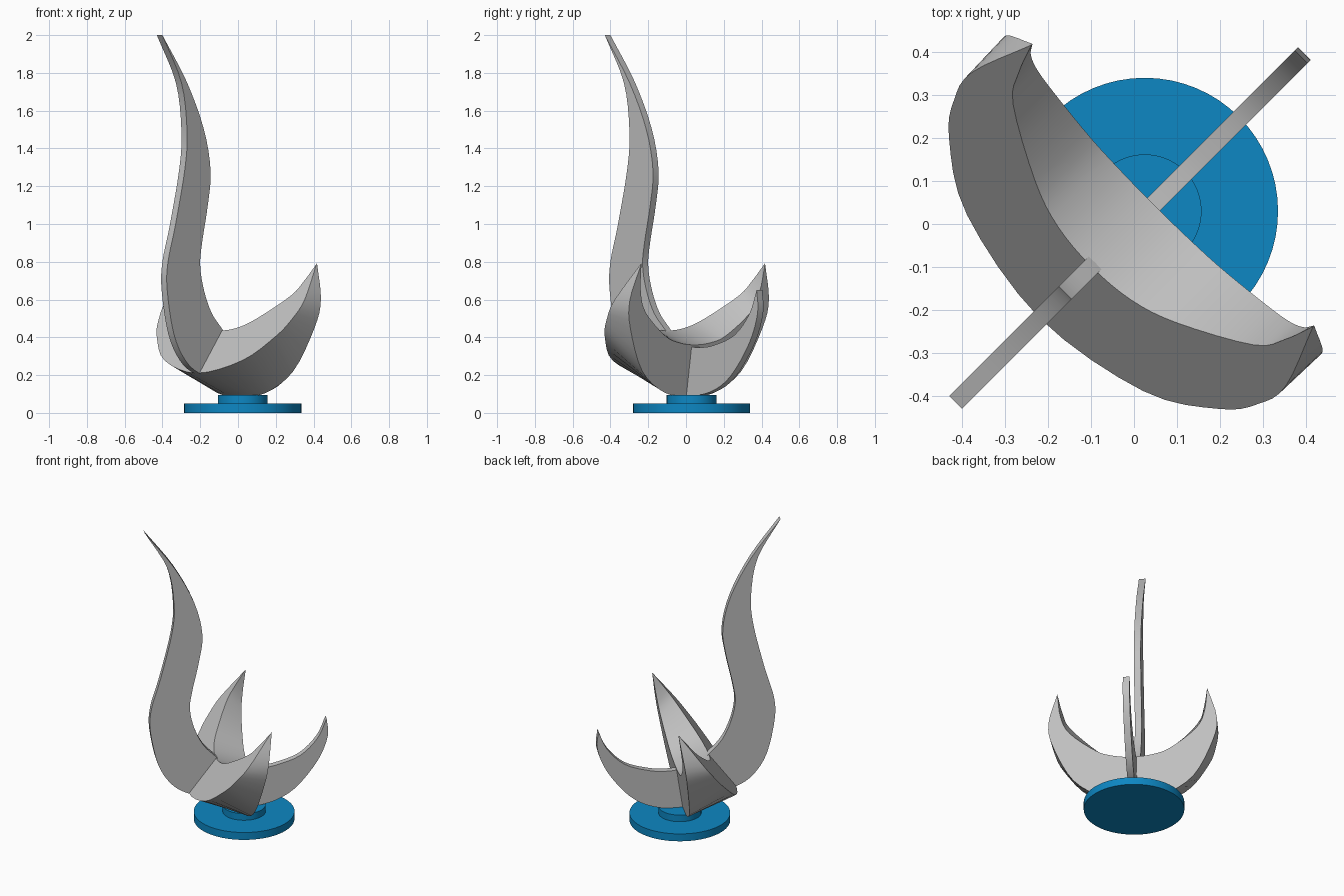
import bpy, bmesh, math
from mathutils import Vector

if "Cube" in bpy.data.objects:
    bpy.data.objects.remove(bpy.data.objects["Cube"])

R = math.sqrt(0.5)


def material(name, color):
    m = bpy.data.materials.new(name)
    m.diffuse_color = (*color, 1)
    m.use_nodes = True
    m.node_tree.nodes["Principled BSDF"].inputs["Base Color"].default_value = m.diffuse_color
    return m


grey = material("brushed grey", (0.53, 0.53, 0.53))
blue = material("blue", (0.004, 0.242, 0.546))


def spline(pts, steps=4):
    """Smooth curve through the given 2D points."""
    p = [Vector(q) for q in pts]
    p = [2 * p[0] - p[1]] + p + [2 * p[-1] - p[-2]]
    out = []
    for a, b, c, d in zip(p, p[1:], p[2:], p[3:]):
        for i in range(steps):
            t = i / steps
            out.append(0.5 * (2 * b + (c - a) * t + (2 * a - 5 * b + 4 * c - d) * t ** 2
                              + (3 * b - a - 3 * c + d) * t ** 3))
    return out + [p[-2]]


def place(u, v, z):
    """Diagonal axes u (back right) and v (front right) to world."""
    return ((u + v) * R, (u - v) * R, z)


def loft(name, rails):
    """Skin four rails of (u, v, z) points into a closed solid."""
    bm = bmesh.new()
    rings = [[bm.verts.new(place(*p)) for p in ring] for ring in zip(*rails)]
    for a, b in zip(rings, rings[1:]):
        for i in range(4):
            j = (i + 1) % 4
            bm.faces.new((a[i], a[j], b[j], b[i]))
    bm.faces.new(rings[0])
    bm.faces.new(rings[-1])
    bmesh.ops.remove_doubles(bm, verts=bm.verts, dist=0.0005)
    bmesh.ops.recalc_face_normals(bm, faces=bm.faces)
    finish(name, bm, grey)


def finish(name, bm, mat):
    me = bpy.data.meshes.new(name)
    bm.to_mesh(me)
    bm.free()
    ob = bpy.data.objects.new(name, me)
    bpy.context.collection.objects.link(ob)
    me.materials.append(mat)
    bpy.ops.object.select_all(action='DESELECT')
    ob.select_set(True)
    bpy.context.view_layer.objects.active = ob
    bpy.ops.object.shade_smooth_by_angle(angle=math.radians(30))


def plate(name, outer, inner, half=0.021):
    """Thin upright plate between two (u, z) edge curves."""
    o, n = spline(outer), spline(inner)
    loft(name, [[(p.x, s * half, p.y) for p in c]
                for c, s in ((o, -1), (o, 1), (n, 1), (n, -1))])


def disc(name, radius, z0, z1):
    bm = bmesh.new()
    bmesh.ops.create_cone(bm, cap_ends=True, segments=64, radius1=radius,
                          radius2=radius, depth=z1 - z0)
    bmesh.ops.translate(bm, verts=bm.verts, vec=(0.025, 0.03, (z0 + z1) / 2))
    finish(name, bm, blue)


# Round base and its raised hub
disc("base_disc", 0.31, 0, 0.05)
disc("base_hub", 0.132, 0.05, 0.095)

# Tall S-shaped blade
plate("tall_blade",
      [(-.587, 2), (-.445, 1.75), (-.403, 1.5), (-.417, 1.3), (-.488, 1.0), (-.545, .8),
       (-.551, .65), (-.502, .42), (-.417, .28), (-.31, .21), (-.2, .2)],
      [(-.587, 2), (-.403, 1.75), (-.276, 1.5), (-.226, 1.28), (-.247, 1.1), (-.29, .9),
       (-.304, .78), (-.276, .65), (-.219, .53), (-.14, .445), (-.08, .38)])

# Short horn at the back
plate("back_horn",
      [(.55, .65), (.557, .53), (.495, .37), (.353, .193), (.2, .11), (.03, .09), (0, .11)],
      [(.55, .65), (.495, .524), (.384, .412), (.229, .358), (.124, .346), (.05, .35), (0, .35)])


# Wide crescent: (v, z) edges lying on two planes that meet at the tips
def front_u(z):
    return (z - 0.21) / 1.33 - 0.31


def back_u(z):
    return 0.01 + 0.151 * z


def edge(half, u_of_z):
    full = [(-v, z) for v, z in half[:0:-1]] + half
    return [(u_of_z(p.y), p.x, p.y) for p in spline(full)]


tip = (.463, .79)
loft("crescent", [
    edge([(0, .21), (.29, .277), (.445, .405), (.50, .5), (.516, .6), tip], front_u),
    edge([(0, .436), (.12, .45), (.233, .50), (.396, .62), (.438, .70), tip], front_u),
    edge([(0, .36), (.12, .372), (.23, .41), (.39, .53), (.445, .64), tip], back_u),
    edge([(0, .09), (.18, .105), (.37, .22), (.495, .45), (.52, .6), tip], back_u)])
